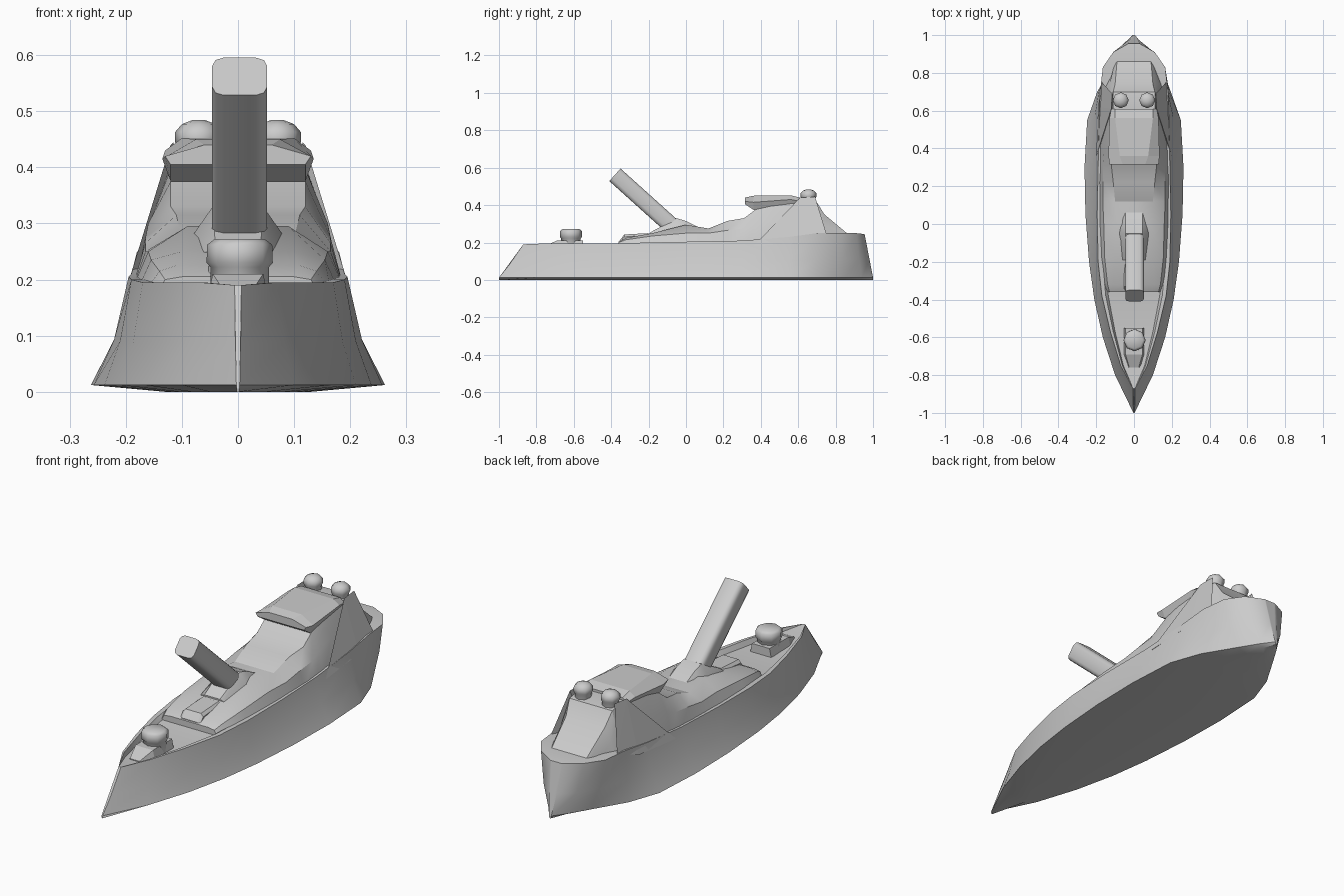
import bpy, bmesh, math
from mathutils import Vector, Matrix


def finish(name, bm, smooth=None):
    bmesh.ops.remove_doubles(bm, verts=bm.verts, dist=0.0005)
    bmesh.ops.recalc_face_normals(bm, faces=bm.faces)
    me = bpy.data.meshes.new(name)
    bm.to_mesh(me)
    bm.free()
    ob = bpy.data.objects.new(name, me)
    bpy.context.collection.objects.link(ob)
    if smooth:
        bpy.ops.object.select_all(action='DESELECT')
        ob.select_set(True)
        bpy.context.view_layer.objects.active = ob
        bpy.ops.object.shade_smooth_by_angle(angle=math.radians(smooth))
    return ob


def loft(name, sections, smooth=None):
    """Skin half profiles of (x, y, z), bottom to top, mirrored across x."""
    bm = bmesh.new()
    rings = []
    for half in sections:
        pts = list(half) + [(-x, y, z) for x, y, z in reversed(half)]
        rings.append([bm.verts.new(p) for p in pts])
    n = len(rings[0])
    for a, b in zip(rings, rings[1:]):
        for i in range(n):
            j = (i + 1) % n
            bm.faces.new((a[i], a[j], b[j], b[i]))
    bm.faces.new(rings[0])
    bm.faces.new(rings[-1])
    return finish(name, bm, smooth)


def body(name, rows, smooth=None):
    """Rows of y followed by (half width, z) pairs from bottom to top."""
    return loft(name, [[(x, y, z) for x, z in prof] for y, *prof in rows], smooth)


def lathe(name, centre, profile, sides=8):
    bm = bmesh.new()
    rings = []
    for r, z in profile:
        rings.append([bm.verts.new((centre[0] + r * math.cos(2 * math.pi * k / sides),
                                    centre[1] + r * math.sin(2 * math.pi * k / sides), z))
                      for k in range(sides)])
    for a, b in zip(rings, rings[1:]):
        for k in range(sides):
            bm.faces.new((a[k], a[(k + 1) % sides], b[(k + 1) % sides], b[k]))
    bm.faces.new(rings[0])
    bm.faces.new(rings[-1])
    return finish(name, bm, 50)


# Hull: bottom y, bottom half width, deck y, deck half width, rail height, deck drop
stations = [(-1.0, 0.003, -0.87, 0.006, 0.19, 0.0), (-0.8, 0.10, -0.75, 0.07, 0.195, 0.02),
            (-0.6, 0.165, -0.57, 0.125, 0.195, 0.025), (-0.4, 0.21, -0.38, 0.17, 0.195, 0.02),
            (-0.2, 0.238, -0.2, 0.19, 0.20, 0.005), (0.05, 0.257, 0.05, 0.195, 0.205, 0.0),
            (0.3, 0.262, 0.3, 0.19, 0.21, 0.0), (0.55, 0.248, 0.55, 0.185, 0.23, 0.0),
            (0.7, 0.195, 0.7, 0.18, 0.25, 0.0), (0.85, 0.105, 0.83, 0.165, 0.25, 0.0),
            (0.94, 0.05, 0.91, 0.11, 0.25, 0.0), (1.0, 0.006, 0.955, 0.03, 0.245, 0.0)]
hull = []
for yb, wb, yd, wd, zd, drop in stations:
    mid = (wb + (wd - wb) * 0.58, yb + (yd - yb) * 0.45, zd * 0.45)
    hull.append([(wb * 0.5, yb, 0.0), (wb, yb, 0.012), mid, (wd, yd, zd),
                 (wd * 0.88, yd, zd), (wd * 0.8, yd, zd - drop)])
loft("hull", hull, 35)

# Midship deckhouse and tower body, one flowing loft
body("superstructure", [
    (-0.36, (0.15, 0.16), (0.13, 0.20), (0.10, 0.205)),
    (-0.32, (0.165, 0.18), (0.14, 0.215), (0.11, 0.225)),
    (-0.18, (0.18, 0.18), (0.155, 0.235), (0.10, 0.25)),
    (0.0, (0.19, 0.18), (0.16, 0.25), (0.09, 0.295)),
    (0.12, (0.19, 0.18), (0.165, 0.25), (0.10, 0.275)),
    (0.22, (0.19, 0.18), (0.165, 0.265), (0.11, 0.315)),
    (0.31, (0.185, 0.18), (0.165, 0.275), (0.12, 0.33)),
    (0.37, (0.185, 0.18), (0.16, 0.30), (0.12, 0.375)),
    (0.47, (0.185, 0.18), (0.15, 0.32), (0.115, 0.41)),
    (0.60, (0.185, 0.18), (0.14, 0.35), (0.11, 0.43)),
    (0.70, (0.175, 0.18), (0.13, 0.35), (0.11, 0.415)),
    (0.74, (0.165, 0.18), (0.13, 0.29), (0.10, 0.35)),
    (0.86, (0.10, 0.18), (0.10, 0.235), (0.09, 0.25))], 30)

# Overhanging bridge roof
body("bridge_roof", [
    (0.315, (0.12, 0.405), (0.13, 0.42), (0.06, 0.44)),
    (0.36, (0.12, 0.375), (0.135, 0.415), (0.075, 0.45)),
    (0.56, (0.10, 0.375), (0.13, 0.43), (0.10, 0.452)),
    (0.61, (0.10, 0.375), (0.12, 0.42), (0.10, 0.44))])

# Sloping side braces running from the tower to the hull, on both sides
for side, label in ((-1, "left"), (1, "right")):
    bm = bmesh.new()
    pts = [(0.20, 0.36, 0.18), (0.19, 0.62, 0.20), (0.12, 0.61, 0.44),
           (0.115, 0.69, 0.445), (0.17, 0.75, 0.25), (0.09, 0.60, 0.20)]
    for x, y, z in pts:
        bm.verts.new((side * x, y, z))
    bmesh.ops.convex_hull(bm, input=bm.verts)
    finish(label + "_brace", bm)
    # Domed posts behind the bridge
    lathe(label + "_dome", (side * 0.07, 0.655),
          [(0.037, 0.38), (0.037, 0.435), (0.042, 0.445), (0.042, 0.463),
           (0.03, 0.477), (0.012, 0.484)])

# Long raised barrel with a rounded rectangular section
a, b = Vector((0.003, 0.0, 0.22)), Vector((0.003, -0.38, 0.562))
axis = (b - a).normalized()
side_dir = Vector((1, 0, 0))
up = axis.cross(side_dir)
frame = Matrix((side_dir, up, axis)).transposed().to_4x4()
bm = bmesh.new()
bmesh.ops.create_cube(bm, size=1)
bmesh.ops.scale(bm, vec=(0.098, 0.09, (b - a).length), verts=bm.verts)
long_edges = [e for e in bm.edges
              if abs(e.verts[0].co.z - e.verts[1].co.z) > 0.1]
bmesh.ops.bevel(bm, geom=long_edges, offset=0.02, segments=2, profile=0.5,
                affect='EDGES')
bmesh.ops.transform(bm, matrix=Matrix.Translation((a + b) / 2) @ frame, verts=bm.verts)
finish("barrel", bm, 50)

# Barrel mount
body("barrel_mount", [
    (-0.19, (0.09, 0.20), (0.06, 0.248), (0.04, 0.255)),
    (-0.05, (0.11, 0.20), (0.08, 0.28), (0.045, 0.33)),
    (0.0, (0.11, 0.20), (0.08, 0.275), (0.045, 0.315)),
    (0.08, (0.11, 0.20), (0.08, 0.25), (0.045, 0.275))], 40)

# Forward locker on the deck, in front of the barrel
body("forward_locker", [
    (-0.355, (0.055, 0.17), (0.052, 0.20), (0.04, 0.21)),
    (-0.33, (0.055, 0.17), (0.052, 0.23), (0.04, 0.243)),
    (-0.20, (0.055, 0.17), (0.052, 0.24), (0.04, 0.25))])

# Bow turret on a low plinth
body("turret_plinth", [
    (-0.76, (0.035, 0.165), (0.025, 0.18)),
    (-0.69, (0.055, 0.165), (0.045, 0.21)),
    (-0.55, (0.055, 0.165), (0.045, 0.21))])
lathe("bow_turret", (0.003, -0.615),
      [(0.052, 0.17), (0.052, 0.222), (0.059, 0.23), (0.058, 0.262), (0.045, 0.272)])
